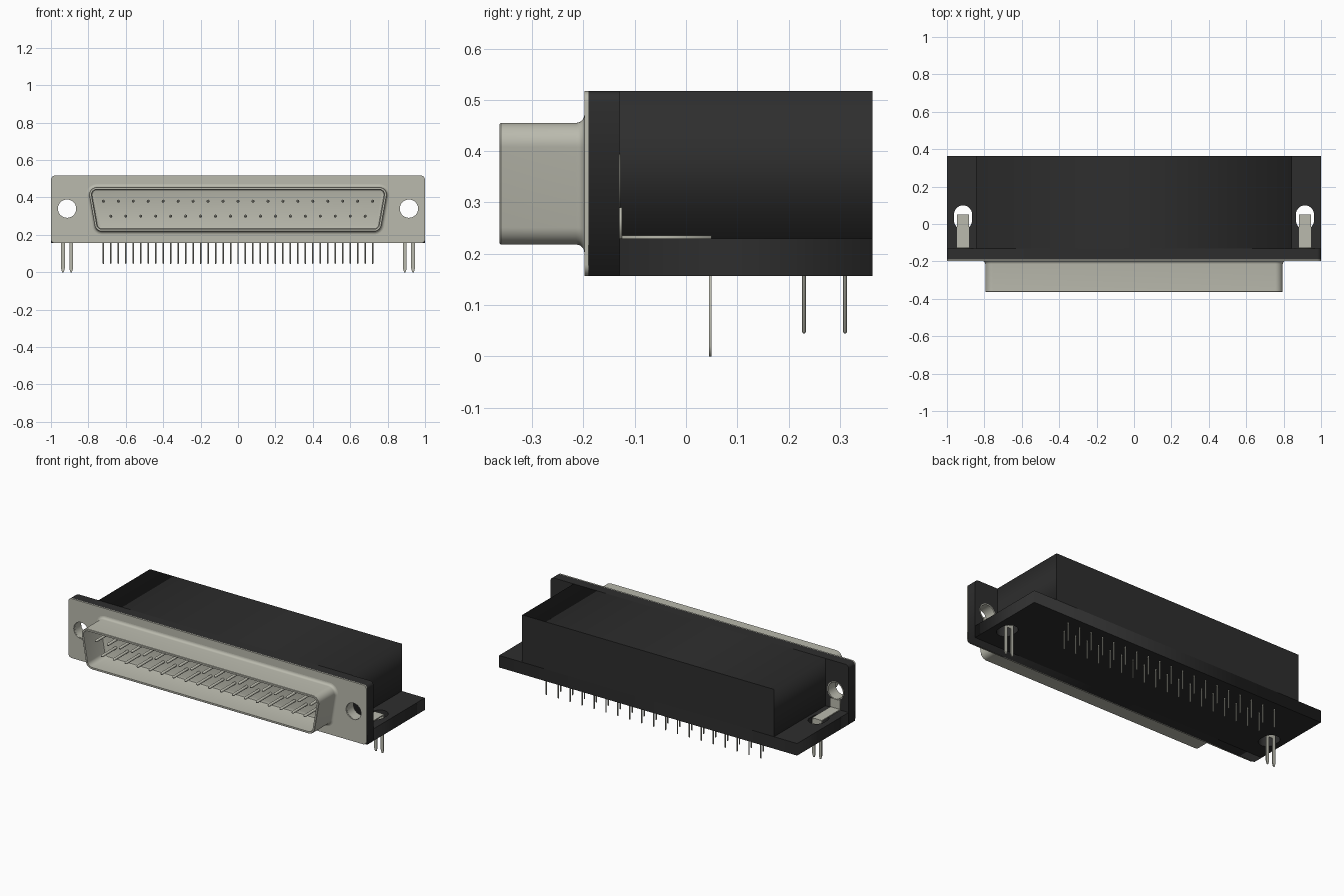
import bpy, bmesh, math
from mathutils import Matrix, Vector

if "Cube" in bpy.data.objects:
    bpy.data.objects.remove(bpy.data.objects["Cube"])


def material(name, rgb):
    m = bpy.data.materials.new(name)
    m.use_nodes = True
    m.diffuse_color = (*rgb, 1)
    m.node_tree.nodes["Principled BSDF"].inputs["Base Color"].default_value = (*rgb, 1)
    return m


BLACK = material("black plastic", (0.027, 0.027, 0.027))
METAL = material("grey metal", (0.49, 0.49, 0.42))


def add_object(name, bm, mat, smooth=False):
    bmesh.ops.remove_doubles(bm, verts=bm.verts, dist=1e-5)
    bmesh.ops.recalc_face_normals(bm, faces=bm.faces)
    mesh = bpy.data.meshes.new(name)
    bm.to_mesh(mesh)
    bm.free()
    mesh.materials.append(mat)
    ob = bpy.data.objects.new(name, mesh)
    bpy.context.collection.objects.link(ob)
    if smooth:
        bpy.ops.object.select_all(action='DESELECT')
        ob.select_set(True)
        bpy.context.view_layer.objects.active = ob
        bpy.ops.object.shade_smooth_by_angle(angle=math.radians(35))
    return ob


def rounded(corners, radii, grow=0.0, steps=6):
    """Counter-clockwise polygon with rounded corners, optionally grown."""
    pts = []
    n = len(corners)
    for i, r in enumerate(radii):
        v = Vector(corners[i])
        a = (v - Vector(corners[i - 1])).normalized()
        b = (Vector(corners[(i + 1) % n]) - v).normalized()
        n1, n2 = Vector((a.y, -a.x)), Vector((b.y, -b.x))
        if r == 0:
            pts.append(tuple(v))
            continue
        c = v - r * (n1 + n2) / (1 + n1.dot(n2))
        for k in range(steps + 1):
            d = n1.lerp(n2, k / steps).normalized()
            pts.append(tuple(c + (r + grow) * d))
    return pts


def rect(x0, x1, y0, y1):
    return [(x0, y0), (x1, y0), (x1, y1), (x0, y1)]


def circle(cx, cy, r, n=32):
    return [(cx + r * math.cos(2 * math.pi * i / n), cy + r * math.sin(2 * math.pi * i / n))
            for i in range(n)]


def plate(name, loops, lo, hi, mat, upright=True, smooth=False):
    """Extrude an outline with holes: along y when upright, else along z."""
    cu = bpy.data.curves.new(name, 'CURVE')
    cu.dimensions = '2D'
    cu.fill_mode = 'BOTH'
    cu.extrude = (hi - lo) / 2
    for loop in loops:
        sp = cu.splines.new('POLY')
        sp.points.add(len(loop) - 1)
        for p, (x, y) in zip(sp.points, loop):
            p.co = (x, y, 0, 1)
        sp.use_cyclic_u = True
    tmp = bpy.data.objects.new(name + "_outline", cu)
    bm = bmesh.new()
    mesh = tmp.to_mesh()
    bm.from_mesh(mesh)
    tmp.to_mesh_clear()
    bpy.data.objects.remove(tmp)
    bpy.data.curves.remove(cu)
    mid = (lo + hi) / 2
    if upright:
        mat4 = Matrix.Translation((0, mid, 0)) @ Matrix.Rotation(math.pi / 2, 4, 'X')
    else:
        mat4 = Matrix.Translation((0, 0, mid))
    bm.transform(mat4)
    return add_object(name, bm, mat, smooth)


def pins(name, places, profile, axis, mat, sides=10):
    """Round pins; profile is (radius, position along axis) from base to tip."""
    bm = bmesh.new()
    for a, b in places:
        rings = []
        for r, t in profile:
            ring = [(x, t, y) if axis == 'Y' else (x, y, t) for x, y in circle(a, b, r, sides)]
            rings.append([bm.verts.new(p) for p in ring])
        for r0, r1 in zip(rings, rings[1:]):
            for i in range(sides):
                j = (i + 1) % sides
                bm.faces.new((r0[i], r0[j], r1[j], r1[i]))
        bm.faces.new(rings[0])
        bm.faces.new(rings[-1])
    return add_object(name, bm, mat, True)


Z0, Z1, ZB = 0.157, 0.517, 0.23       # underside, top, top of base
BACK, STEP = 0.363, -0.13             # rear face, rear of the flange
HX, HZ = 0.914, 0.34                  # mounting hole centre

# Plastic housing: block, base with slots, front flange with holes
plate("housing_body", [rect(-0.845, 0.845, ZB, Z1)], STEP, BACK, BLACK)
slots = [rounded(rect(s * HX - 0.048, s * HX + 0.048, -0.03, 0.1), [0.0479] * 4)
         for s in (-1, 1)]
plate("housing_base", [rect(-1, 1, STEP, BACK)] + slots, Z0, ZB, BLACK, upright=False)
outline = rect(-1, 1, Z0, Z1)
plate("housing_flange",
      [rounded(outline, [0, 0, 0.022, 0.022])] + [circle(s * HX, HZ, 0.055) for s in (-1, 1)],
      -0.19, STEP, BLACK)

# Metal face plate
plate("face_plate",
      [rounded(outline, [0.022] * 4)] + [circle(s * HX, HZ, 0.05) for s in (-1, 1)],
      -0.198, -0.19, METAL)

# D-shaped shell: flared foot, outer wall, rim, inner wall, floor
d_shape = [(-0.761, 0.218), (0.761, 0.218), (0.803, 0.455), (-0.803, 0.455)]
F = 0.016
sections = [(F * (1 - math.sin(a)), -0.198 - F * (1 - math.cos(a)))
            for a in (math.pi / 2 * k / 5 for k in range(6))]
sections += [(0, -0.361), (-0.002, -0.363), (-0.012, -0.363), (-0.012, -0.212),
             (-0.015, -0.203), (-0.024, -0.2)]
bm = bmesh.new()
rings = [[bm.verts.new((x, y, z)) for x, z in rounded(d_shape, [0.04] * 4, grow, 8)]
         for grow, y in sections]
for r0, r1 in zip(rings, rings[1:]):
    for i in range(len(r0)):
        j = (i + 1) % len(r0)
        bm.faces.new((r0[i], r0[j], r1[j], r1[i]))
bm.faces.new(rings[-1])
add_object("connector_shell", bm, METAL, True)

# Contact pins in two staggered rows, and the solder legs below
upper = [-0.72 + 0.08 * i for i in range(19)]
lower = [-0.68 + 0.08 * i for i in range(18)]
pins("contact_pins", [(x, 0.38) for x in upper] + [(x, 0.30) for x in lower],
     [(0.008, -0.199), (0.008, -0.33), (0.006, -0.335), (0.003, -0.338)], 'Y', METAL, 12)
pins("solder_legs", [(x, 0.31) for x in upper] + [(x, 0.23) for x in lower],
     [(0.004, Z0 + 0.005), (0.004, 0.048), (0.002, 0.045)], 'Z', METAL, 8)

# Mounting brackets: sleeve, bent strip and two-pronged board lock
for side, s in (("left", 1), ("right", -1)):
    c = s * HX
    plate(side + "_sleeve", [circle(c, HZ, 0.055), circle(c, HZ, 0.049)],
          -0.19, -0.128, METAL, smooth=True)
    plate(side + "_bracket_upright", [rect(c - 0.032, c + 0.032, ZB, 0.29)],
          STEP, -0.125, METAL)
    plate(side + "_bracket_foot", [rect(c - 0.032, c + 0.032, STEP, 0.05)],
          ZB, 0.236, METAL, upright=False)
    fork = [(0.032, 0.234), (-0.032, 0.234), (-0.032, 0.02), (-0.026, 0), (-0.018, 0),
            (-0.012, 0.02), (-0.012, 0.17), (0.012, 0.17), (0.012, 0.02), (0.018, 0),
            (0.026, 0), (0.032, 0.02)]
    plate(side + "_board_lock", [[(c + x, z) for x, z in fork]], 0.045, 0.05, METAL)
